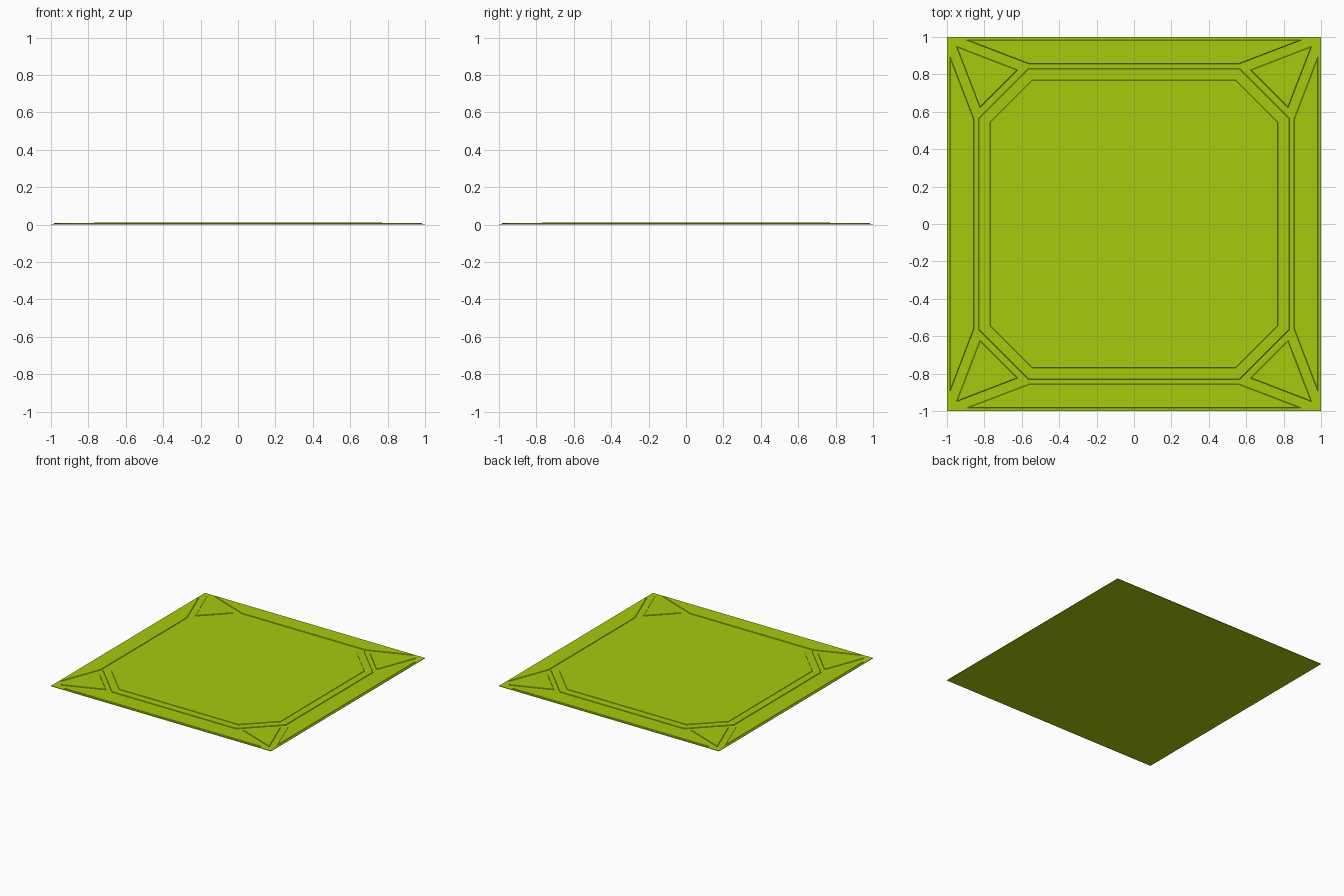
import bpy, bmesh
from math import pi
from mathutils import Matrix

if "Cube" in bpy.data.objects:
    bpy.data.objects.remove(bpy.data.objects["Cube"])

lime = bpy.data.materials.new("lime")
lime.diffuse_color = (0.39, 0.59, 0.004, 1)
lime.use_nodes = True
lime.node_tree.nodes["Principled BSDF"].inputs["Base Color"].default_value = lime.diffuse_color


def plate(name, outline, z0, z1, bevel=0.0, turn=0):
    """Flat plate from an outline, with a small chamfer round the top."""
    bm = bmesh.new()
    rot = Matrix.Rotation(turn * pi / 2, 3, 'Z')
    bottom = bm.faces.new([bm.verts.new(rot @ bm.verts.new((x, y, z0)).co) for x, y in outline])
    bmesh.ops.delete(bm, geom=[v for v in bm.verts if not v.link_faces], context='VERTS')
    geom = bmesh.ops.extrude_face_region(bm, geom=[bottom], use_keep_orig=True)["geom"]
    for v in geom:
        if isinstance(v, bmesh.types.BMVert):
            v.co.z = z1
    bmesh.ops.recalc_face_normals(bm, faces=bm.faces[:])
    if bevel:
        rim = [e for e in bm.edges if all(abs(v.co.z - z1) < 1e-6 for v in e.verts)]
        bmesh.ops.bevel(bm, geom=rim, offset=bevel, segments=1, affect='EDGES')
    mesh = bpy.data.meshes.new(name)
    bm.to_mesh(mesh)
    bm.free()
    mesh.materials.append(lime)
    obj = bpy.data.objects.new(name, mesh)
    bpy.context.collection.objects.link(obj)
    return obj


def octagon(a, b):
    return [(a, -b), (a, b), (b, a), (-b, a), (-a, b), (-a, -b), (-b, -a), (b, -a)]


# Base slab
plate("base_slab", [(-1, -1), (1, -1), (1, 1), (-1, 1)], 0, 0.004)

# Octagonal rim and the raised centre on it
plate("octagon_rim", octagon(0.832, 0.565), 0.003, 0.008, 0.003)
plate("octagon_centre", octagon(0.77, 0.543), 0.007, 0.011, 0.002)

# Side and corner panels, repeated round the tile
side = [(-0.9, -0.985), (0.9, -0.985), (0.56, -0.855), (-0.56, -0.855)]
corner = [(0.95, -0.95), (0.824, -0.622), (0.622, -0.824)]
for i in range(4):
    plate(f"side_panel_{i + 1}", side, 0.003, 0.008, 0.003, i)
    plate(f"corner_panel_{i + 1}", corner, 0.003, 0.008, 0.003, i)
